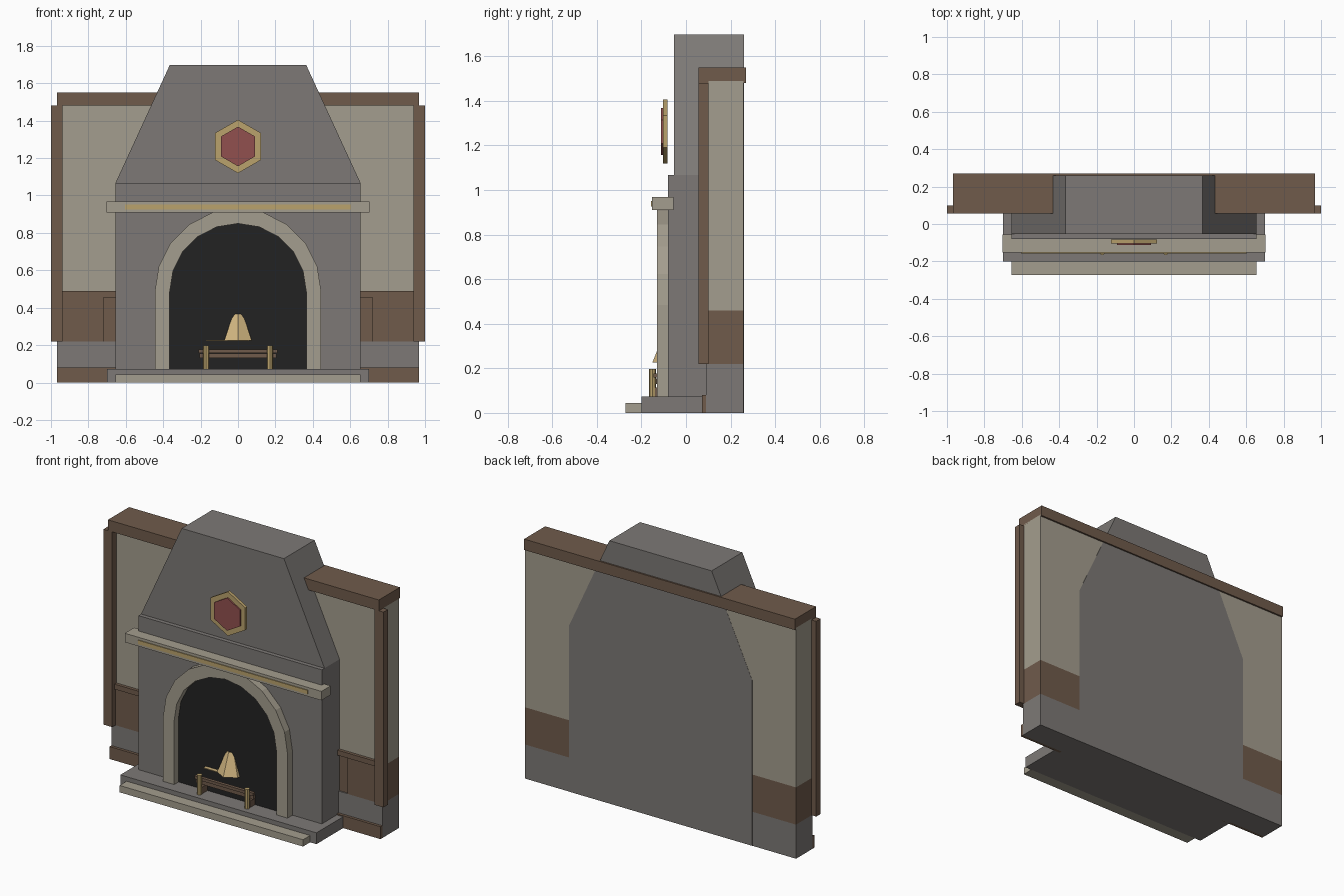
import bpy, bmesh, math

if "Cube" in bpy.data.objects:
    bpy.data.objects.remove(bpy.data.objects["Cube"])


def material(name, r, g, b):
    m = bpy.data.materials.new(name)
    lin = [((c / 255 + 0.055) / 1.055) ** 2.4 for c in (r, g, b)]
    m.diffuse_color = (*lin, 1)
    m.use_nodes = True
    m.node_tree.nodes["Principled BSDF"].inputs["Base Color"].default_value = m.diffuse_color
    return m


STONE = material("grey_stone", 125, 121, 118)
CREAM = material("cream_stone", 164, 157, 142)
WOOD = material("brown_wood", 112, 91, 75)
GOLD = material("gold", 186, 162, 108)
FLAME = material("pale_flame", 212, 184, 130)
RED = material("dull_red", 145, 80, 78)
SOOT = material("black_soot", 34, 34, 34)


def make(name, bm, mat):
    bmesh.ops.recalc_face_normals(bm, faces=bm.faces)
    me = bpy.data.meshes.new(name)
    bm.to_mesh(me)
    bm.free()
    me.materials.append(mat)
    ob = bpy.data.objects.new(name, me)
    bpy.context.collection.objects.link(ob)
    return ob


def prism(name, outline, y0, y1, mat):
    """Extrude an x-z outline from y0 to y1."""
    bm = bmesh.new()
    f = bm.faces.new([bm.verts.new((x, y0, z)) for x, z in outline])
    g = bmesh.ops.extrude_face_region(bm, geom=[f])
    for v in g["geom"]:
        if isinstance(v, bmesh.types.BMVert):
            v.co.y = y1
    return make(name, bm, mat)


def box(name, x, y, z, mat):
    return prism(name, [(x[0], z[0]), (x[1], z[0]), (x[1], z[1]), (x[0], z[1])], y[0], y[1], mat)


def frustum(name, loc, r1, r2, height, sides, mat):
    bm = bmesh.new()
    bmesh.ops.create_cone(bm, cap_ends=True, segments=sides, radius1=r1, radius2=r2, depth=height)
    bmesh.ops.translate(bm, verts=bm.verts, vec=(loc[0], loc[1], loc[2] + height / 2))
    return make(name, bm, mat)


def arch(r, spring, bottom, steps):
    pts = [(r * math.cos(math.pi * i / steps), spring + r * math.sin(math.pi * i / steps))
           for i in range(steps + 1)]
    return [(r, bottom)] + pts + [(-r, bottom)]


def hexagon(r, z):
    return [(r * math.sin(math.pi * i / 3), z + r * math.cos(math.pi * i / 3)) for i in range(6)]


# Wall behind the fireplace
W = (-0.967, 0.967)
box("wall_base", W, (0.09, 0.259), (0, 0.22), STONE)
box("wall_wainscot", W, (0.098, 0.259), (0.22, 0.46), WOOD)
box("wall_plaster", W, (0.10, 0.259), (0.46, 1.49), CREAM)
box("wall_cap", W, (0.055, 0.27), (1.48, 1.55), WOOD)

# Wooden trim, mirrored left and right
for side, s in (("right", 1), ("left", -1)):
    box("post_" + side, (s * 0.937, s * 1.0), (0.055, 0.10), (0.22, 1.48), WOOD)
    box("wainscot_rail_" + side, (s * 0.64, s * 0.94), (0.08, 0.10), (0.455, 0.488), WOOD)
    box("wainscot_panel_" + side, (s * 0.72, s * 0.94), (0.088, 0.10), (0.22, 0.455), WOOD)
    box("baseboard_" + side, (s * 0.64, s * 0.967), (0.072, 0.09), (0, 0.08), WOOD)

# Chimney breast and tapered hood
box("chimney_breast", (-0.655, 0.655), (-0.08, 0.26), (0, 1.067), STONE)
prism("chimney_hood", [(-0.655, 1.067), (0.655, 1.067), (0.365, 1.697), (-0.365, 1.697)],
      -0.053, 0.26, STONE)

# Hearth and front step
box("hearth", (-0.70, 0.70), (-0.20, 0.09), (0, 0.073), STONE)
box("hearth_step", (-0.655, 0.655), (-0.272, -0.20), (0, 0.044), CREAM)

# Mantel with gold inlay
box("mantel", (-0.702, 0.702), (-0.152, -0.057), (0.91, 0.968), CREAM)
box("mantel_inlay", (-0.605, 0.605), (-0.157, -0.15), (0.926, 0.951), GOLD)

# Arched surround: a band between two arches
bm = bmesh.new()
rings = []
for y in (-0.13, -0.078):
    for r, top in ((0.445, 10), (0.365, 10)):
        rings.append([bm.verts.new((x, y, z)) for x, z in arch(r, 0.485, 0.073, top)])
fo, fi, bo, bi = rings
for a, b in ((fo, fi), (fi, bi), (bi, bo), (bo, fo)):
    for i in range(len(a) - 1):
        bm.faces.new((a[i], a[i + 1], b[i + 1], b[i]))
for i in (0, -1):
    bm.faces.new((fo[i], fi[i], bi[i], bo[i]))
make("arch_surround", bm, CREAM)

# Dark firebox opening
prism("firebox", arch(0.37, 0.483, 0.073, 20), -0.086, -0.078, SOOT)

# Fire and grate
frustum("flame", (0, -0.066, 0.225), 0.085, 0.03, 0.14, 6, FLAME)
box("ember_strip", (-0.17, 0.06), (-0.11, -0.086), (0.222, 0.227), FLAME)
box("grate_bar_upper", (-0.21, 0.21), (-0.146, -0.125), (0.158, 0.177), WOOD)
box("grate_bar_lower", (-0.205, 0.205), (-0.135, -0.115), (0.13, 0.155), WOOD)
for side, x in (("right", 0.17), ("left", -0.17)):
    frustum("grate_post_" + side, (x, -0.15, 0.073), 0.016, 0.016, 0.125, 8, GOLD)
    box("grate_foot_" + side, (x - 0.012, x + 0.012), (-0.14, -0.086), (0.073, 0.115), WOOD)

# Hexagonal plaque on the hood
prism("plaque_frame", hexagon(0.143, 1.262), -0.103, -0.083, GOLD)
prism("plaque_face", hexagon(0.106, 1.262), -0.112, -0.102, RED)
